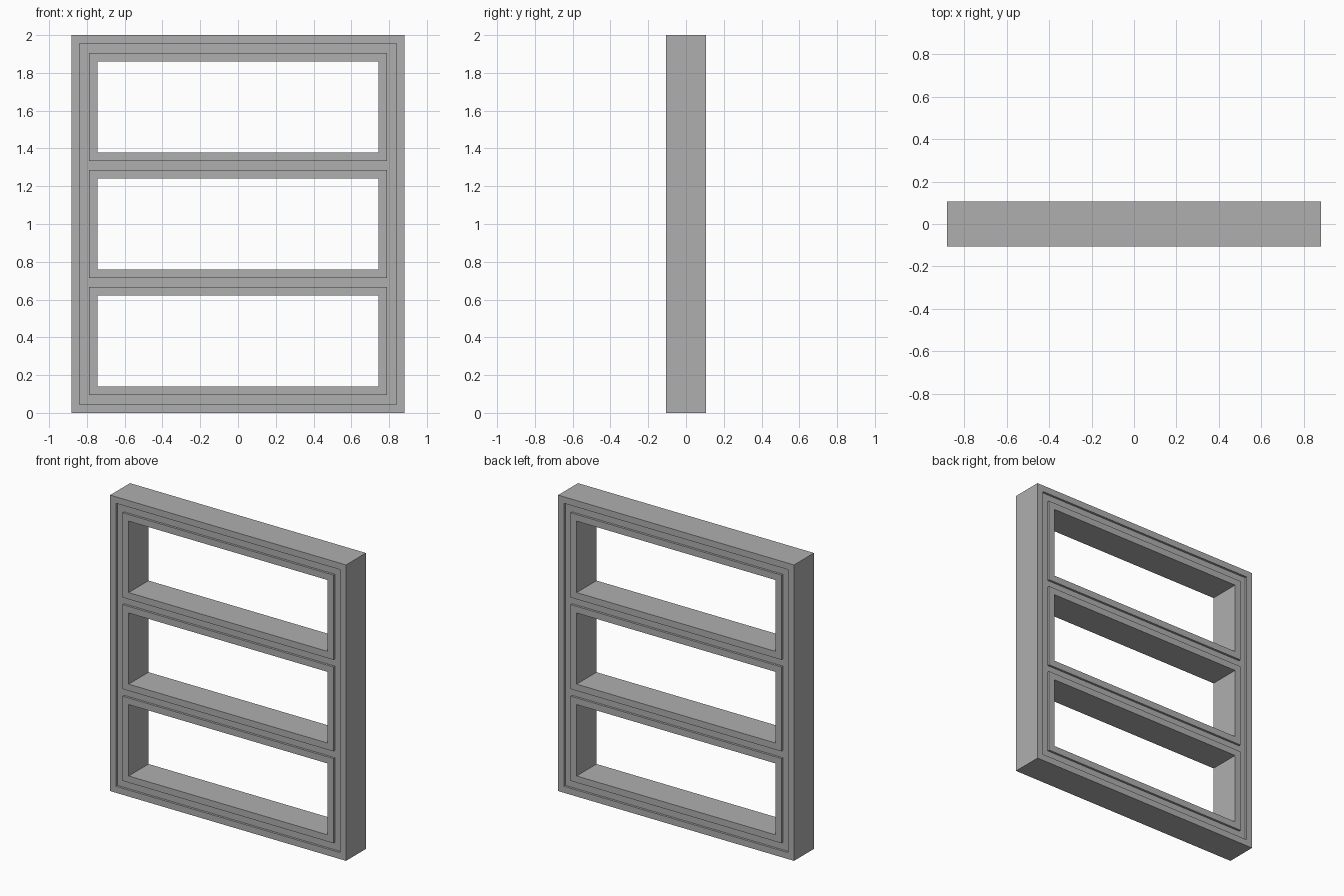
import bpy
import bmesh

cube = bpy.data.objects.get("Cube")
if cube:
    bpy.data.objects.remove(cube, do_unlink=True)

GREY = (0.43, 0.43, 0.43, 1)
paint = bpy.data.materials.new("grey_paint")
paint.use_nodes = True
paint.diffuse_color = GREY
paint.node_tree.nodes["Principled BSDF"].inputs["Base Color"].default_value = GREY

FULL, RECESSED = 0.106, 0.091            # half depths
OUTER, REBATE, SASH, OPEN = 0.882, 0.838, 0.788, 0.743   # half widths
EDGE = OUTER - OPEN


def finish(name, bm):
    bmesh.ops.recalc_face_normals(bm, faces=bm.faces[:])
    mesh = bpy.data.meshes.new(name)
    bm.to_mesh(mesh)
    bm.free()
    mesh.materials.append(paint)
    obj = bpy.data.objects.new(name, mesh)
    bpy.context.collection.objects.link(obj)


def ring(name, half_w, z0, z1, border, depth):
    """Rectangular frame: a closed square profile carried round four corners."""
    bm = bmesh.new()
    corners = []
    for sx, top in ((-1, 0), (1, 0), (1, 1), (-1, 1)):
        profile = []
        for inset, y in ((0, -depth), (0, depth), (border, depth), (border, -depth)):
            z = z1 - inset if top else z0 + inset
            profile.append(bm.verts.new((sx * (half_w - inset), y, z)))
        corners.append(profile)
    for i in range(4):
        a, b = corners[i], corners[(i + 1) % 4]
        for j in range(4):
            k = (j + 1) % 4
            bm.faces.new((a[j], b[j], b[k], a[k]))
    finish(name, bm)


def bar(name, half_w, z0, z1, depth):
    bm = bmesh.new()
    bmesh.ops.create_cube(bm, size=1)
    for v in bm.verts:
        v.co = (v.co.x * 2 * half_w, v.co.y * 2 * depth, z0 if v.co.z < 0 else z1)
    finish(name, bm)


# Outer frame and the recessed frame inside it
e1, e2 = OUTER - REBATE, OUTER - SASH
ring("outer_frame", OUTER, 0, 2, e1, FULL)
ring("recessed_frame", REBATE, e1, 2 - e1, e2 - e1, RECESSED)

# Three raised window sashes, with recessed rails between them
height, gap = 0.571, 0.048
names = ("lower", "middle", "upper")
for i, label in enumerate(names):
    mid = 1 + (i - 1) * (height + gap)
    low = e2 if i == 0 else mid - height / 2
    high = 2 - e2 if i == 2 else mid + height / 2
    ring(label + "_sash", SASH, low, high, EDGE - e2, FULL)
    if i < 2:
        bar(label + "_rail", SASH, high, high + gap, RECESSED)
